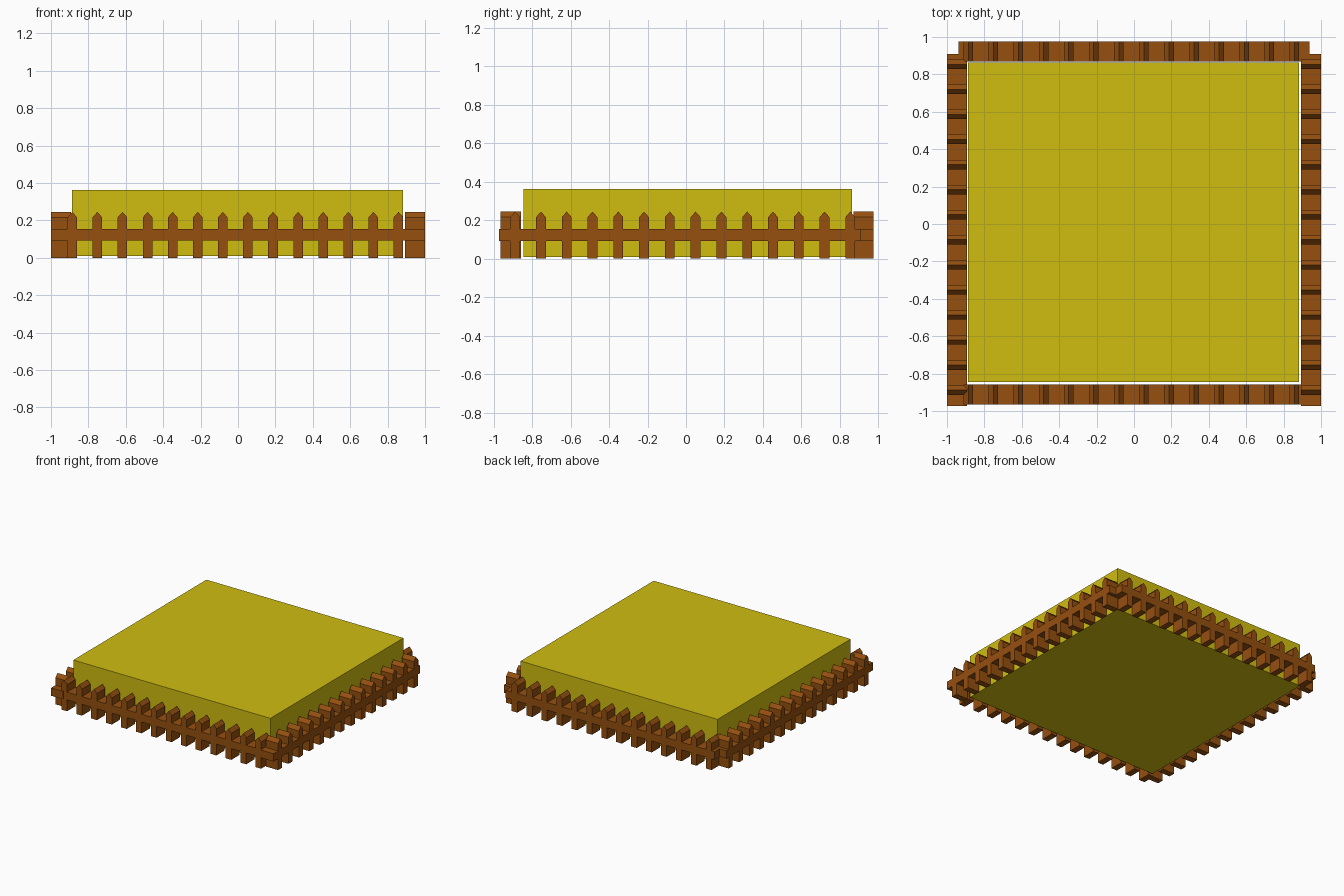
import bpy, bmesh
from mathutils import Matrix

if "Cube" in bpy.data.objects:
    bpy.data.objects.remove(bpy.data.objects["Cube"])


def material(name, color):
    m = bpy.data.materials.new(name)
    m.diffuse_color = (*color, 1)
    m.use_nodes = True
    m.node_tree.nodes["Principled BSDF"].inputs["Base Color"].default_value = m.diffuse_color
    return m


BROWN = material("brown wood", (0.305, 0.080, 0.005))
YELLOW = material("straw yellow", (0.63, 0.51, 0.005))


def make_object(name, bm, mat):
    bmesh.ops.recalc_face_normals(bm, faces=bm.faces)
    me = bpy.data.meshes.new(name)
    bm.to_mesh(me)
    bm.free()
    me.materials.append(mat)
    ob = bpy.data.objects.new(name, me)
    bpy.context.collection.objects.link(ob)


def add_box(bm, lo, hi):
    size = [b - a for a, b in zip(lo, hi)]
    mid = [(a + b) / 2 for a, b in zip(lo, hi)]
    bmesh.ops.create_cube(bm, size=1, matrix=Matrix.Translation(mid) @ Matrix.Diagonal((*size, 1)))


def fence(name, along, near, far, start, end, rail_start, rail_end, count=14):
    """Row of pointed pickets plus one rail; along is 'x' or 'y'."""
    bm = bmesh.new()

    def place(a, d, z):
        return (a, d, z) if along == "x" else (d, a, z)

    # pointed pickets
    half = 0.0255
    profile = [(-half, 0), (half, 0), (half, 0.216), (0, 0.245), (-half, 0.216)]
    for i in range(count):
        c = start + (end - start) * i / (count - 1)
        f = [bm.verts.new(place(c + a, near, z)) for a, z in profile]
        b = [bm.verts.new(place(c + a, far, z)) for a, z in profile]
        bm.faces.new(f)
        bm.faces.new(b[::-1])
        for k in range(5):
            n = (k + 1) % 5
            bm.faces.new((f[k], b[k], b[n], f[n]))
    # rail
    add_box(bm, place(rail_start, near, 0.092), place(rail_end, far, 0.155))
    make_object(name, bm, BROWN)


# hay block
bm = bmesh.new()
add_box(bm, (-0.888, -0.845, 0.01), (0.882, 0.863, 0.363))
make_object("field_block", bm, YELLOW)

# four fences
fence("front_fence", "x", -0.965, -0.858, -0.886, 0.858, -0.937, 0.937)
fence("back_fence", "x", 0.870, 0.975, -0.886, 0.858, -0.937, 0.937)
fence("left_fence", "y", -1.0, -0.893, -0.888, 0.854, -0.972, 0.908)
fence("right_fence", "y", 0.892, 1.0, -0.888, 0.854, -0.972, 0.908)
